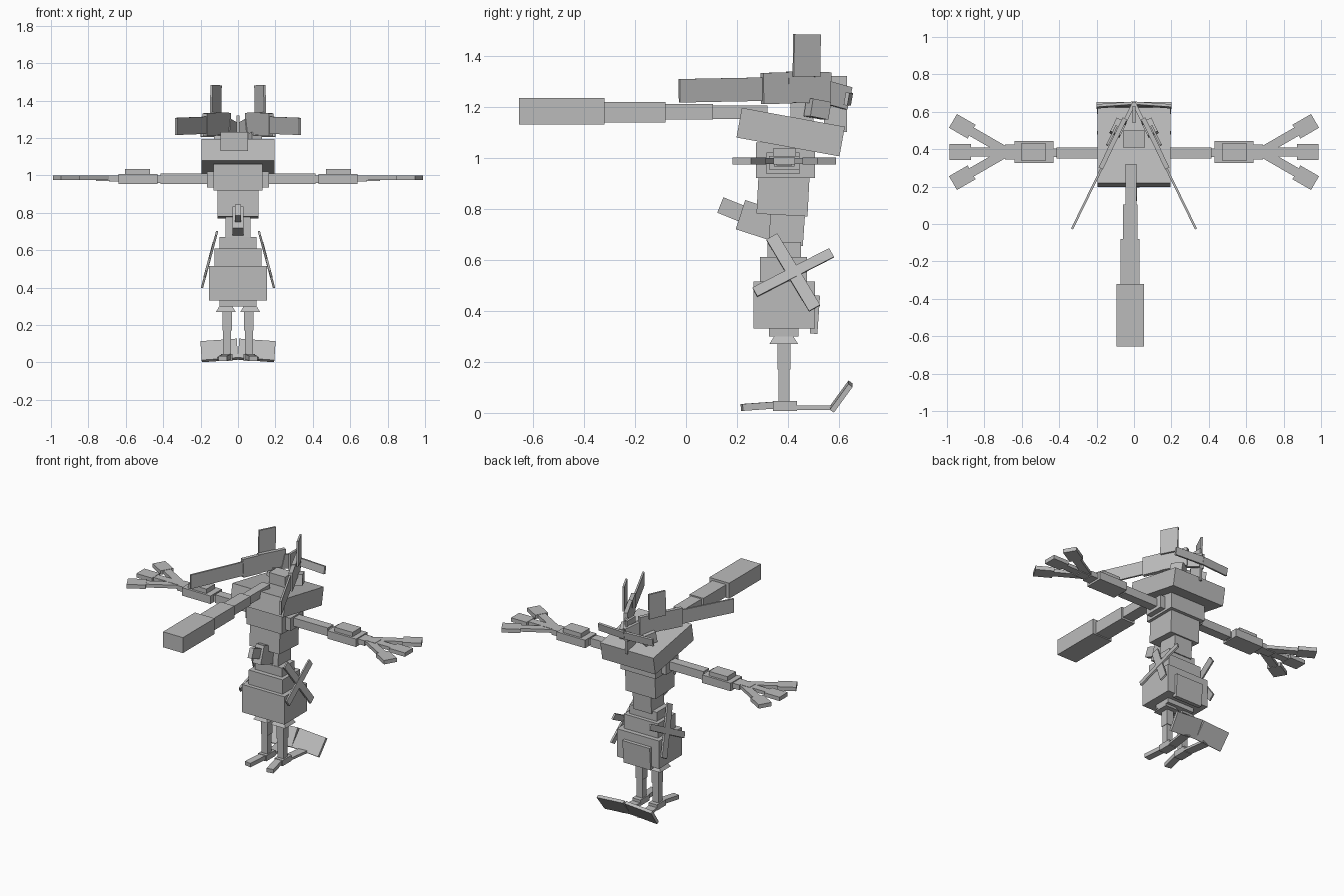
import bpy
import bmesh
from math import radians
from mathutils import Euler, Vector

if "Cube" in bpy.data.objects:
    bpy.data.objects.remove(bpy.data.objects["Cube"], do_unlink=True)

grey = bpy.data.materials.new("plain grey")
grey.use_nodes = True
TONE = (0.5, 0.5, 0.5, 1)
grey.diffuse_color = TONE
grey.node_tree.nodes["Principled BSDF"].inputs["Base Color"].default_value = TONE


def block(name, center, size, rot=(0, 0, 0), taper=1.0):
    """Box turned about its centre; taper scales the lower end."""
    bm = bmesh.new()
    bmesh.ops.create_cube(bm, size=1)
    turn = Euler([radians(a) for a in rot]).to_matrix()
    for v in bm.verts:
        k = taper if v.co.z < 0 else 1
        v.co = Vector((v.co.x * size[0] * k, v.co.y * size[1] * k, v.co.z * size[2]))
        v.co = turn @ v.co + Vector(center)
    mesh = bpy.data.meshes.new(name)
    bm.to_mesh(mesh)
    bm.free()
    mesh.materials.append(grey)
    ob = bpy.data.objects.new(name, mesh)
    bpy.context.collection.objects.link(ob)
    return ob


def span(name, x, y, z):
    """Box given by its extents."""
    mid = [(a + b) / 2 for a, b in (x, y, z)]
    return block(name, mid, [b - a for a, b in (x, y, z)])


def pair(name, center, size, rot=(0, 0, 0), taper=1.0):
    for side, s in (("left", 1), ("right", -1)):
        block(f"{side}_{name}", (s * center[0], center[1], center[2]), size,
              (rot[0], s * rot[1], s * rot[2]), taper)


def pair_span(name, x, y, z):
    mid = [(a + b) / 2 for a, b in (x, y, z)]
    pair(name, mid, [b - a for a, b in (x, y, z)])


# Long nose, widening toward the tip
span("nose_tip", (-.093, .053), (-.655, -.32), (1.13, 1.233))
span("nose_middle", (-.072, .03), (-.32, -.08), (1.137, 1.218))
span("nose_inner", (-.058, .02), (-.08, .105), (1.149, 1.21))
span("nose_root", (-.045, .013), (.105, .32), (1.151, 1.205))

# Head and crest
block("head", (0, .41, 1.1), (.39, .41, .118), (-10.4, 0, 0))
span("crest_fin", (-.008, .008), (.54, .63), (1.1, 1.32))
pair("crest_outer", (.25, .14, 1.265), (.012, .37, .092), (1, 0, 26))
pair("crest_middle", (.15, .355, 1.272), (.025, .125, .122), (1, 0, 26))
pair("crest_inner", (.09, .48, 1.275), (.025, .185, .122), (-1, 0, 26))
pair("crest_back", (.028, .59, 1.245), (.02, .11, .09), (-14, 0, 26))
pair("crest_rim", (.1, .636, 1.23), (.2, .015, .05), (-10, 0, -4))
pair("ear", (.118, .473, 1.4), (.012, .115, .165), (-1, 0, 26))
pair("ear_base", (.085, .515, 1.19), (.06, .08, .07), (-10, 0, 26))
span("crown_base", (-.06, .06), (.41, .5), (1.12, 1.23))

# Trunk
span("chest", (-.13, .13), (.275, .505), (.92, 1.06))
block("torso", (0, .38, .85), (.22, .2, .15), (-3, 0, 0))
block("waist", (0, .395, .725), (.134, .135, .135), (-4, 0, 0))
block("pouch_root", (0, .28, .755), (.06, .14, .12), (-18, 0, 0))
block("pouch_tip", (0, .19, .792), (.03, .12, .065), (-22, 0, 0))

# Hips and skirt
span("belt", (-.1, .1), (.32, .45), (.6, .67))
span("upper_skirt", (-.125, .125), (.29, .475), (.505, .61))
span("lower_skirt", (-.155, .155), (.265, .505), (.33, .515))
span("pelvis", (-.1, .1), (.325, .44), (.3, .335))
block("back_pouch", (0, .505, .385), (.2, .03, .15), (-4, 0, 0))
pair("cross_bar_steep", (.152, .42, .55), (.012, .335, .05), (-60, -15, 0))
pair("cross_bar_shallow", (.154, .42, .55), (.012, .34, .04), (28, -15, 0))

# Arms
pair_span("shoulder", (.12, .165), (.315, .445), (.935, 1.02))
pair_span("upper_arm", (.16, .415), (.35, .41), (.955, 1.01))
pair_span("elbow", (.41, .44), (.357, .403), (.96, 1.0))
pair_span("forearm", (.43, .64), (.325, .445), (.953, 1.006))
pair_span("arm_guard", (.47, .605), (.34, .43), (1.0, 1.035))
pair_span("wrist", (.63, .69), (.345, .425), (.966, 1.0))
pair_span("palm", (.68, .76), (.355, .415), (.97, 1.0))

# Three splayed fingers with broad tips
for label, angle in (("front", -30), ("middle", 0), ("rear", 30)):
    turn = Euler((0, 0, radians(angle))).to_matrix()
    base = Vector((.68, .385, .987))
    reach = .25 if angle == 0 else .275
    pair(f"{label}_finger", base + turn @ Vector((.11, 0, 0)), (.22, .05, .022), (0, 0, angle))
    pair(f"{label}_fingertip", base + turn @ Vector((reach, 0, 0)), (.115, .085, .026), (0, 0, angle))

# Legs and feet
pair("leg_collar", (.065, .383, .285), (.07, .075, .03), taper=1.5)
pair_span("thigh", (.033, .083), (.358, .41), (.17, .3))
pair_span("shin", (.038, .08), (.362, .405), (.03, .18))
pair_span("foot", (.03, .09), (.34, .435), (.008, .046))
pair("toe", (.07, .285, .026), (.045, .135, .027), (4, 0, 10))
pair("heel", (.07, .505, .02), (.06, .16, .016), (0, 0, -8))
pair("heel_plate", (.1, .608, .064), (.195, .125, .02), (54, 4, 0))
